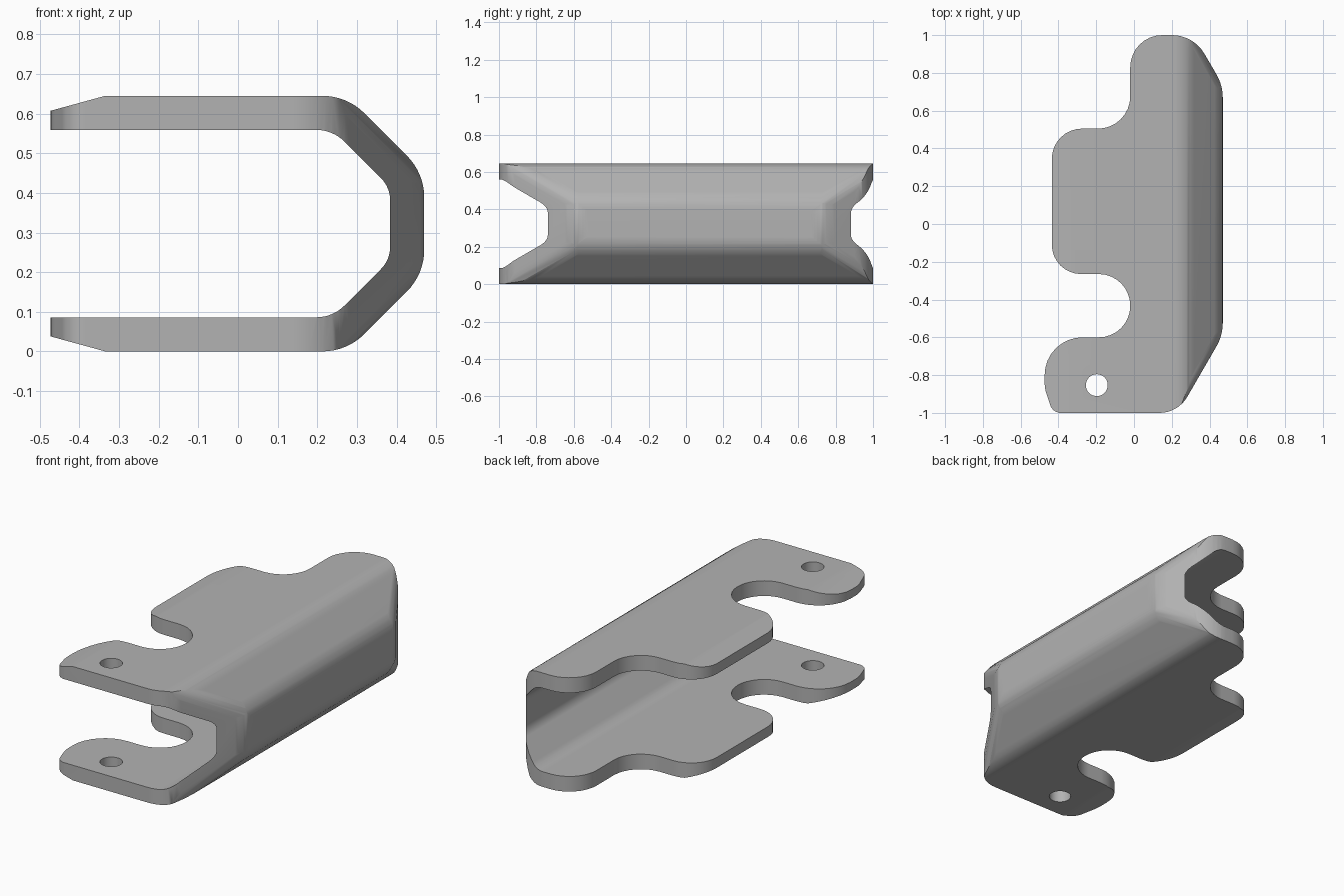
import bpy, bmesh, math
from mathutils import Vector

cube = bpy.data.objects.get("Cube")
if cube:
    bpy.data.objects.remove(cube, do_unlink=True)

HEIGHT = 0.645
MID = HEIGHT / 2


def rounded(corners, steps=8):
    """Polygon outline from (u, v, radius) corners."""
    pts = []
    for i, (u, v, r) in enumerate(corners):
        p = Vector((u, v))
        a = (Vector(corners[i - 1][:2]) - p).normalized()
        b = (Vector(corners[(i + 1) % len(corners)][:2]) - p).normalized()
        if r == 0:
            pts.append(p)
            continue
        half = a.angle(b) / 2
        centre = p + (a + b).normalized() * r / math.sin(half)
        start = p + a * r / math.tan(half) - centre
        end = p + b * r / math.tan(half) - centre
        sweep = math.pi - 2 * half
        for k in range(steps + 1):
            t = k / steps
            pts.append(centre + (start * math.sin((1 - t) * sweep)
                                 + end * math.sin(t * sweep)) / math.sin(sweep))
    return pts


def prism(name, pts, place, direction):
    """Closed solid made by extruding an outline."""
    bm = bmesh.new()
    face = bm.faces.new([bm.verts.new(place(p)) for p in pts])
    out = bmesh.ops.extrude_face_region(bm, geom=[face])["geom"]
    bmesh.ops.translate(bm, vec=direction,
                        verts=[g for g in out if isinstance(g, bmesh.types.BMVert)])
    bmesh.ops.recalc_face_normals(bm, faces=bm.faces)
    mesh = bpy.data.meshes.new(name)
    bm.to_mesh(mesh)
    bm.free()
    obj = bpy.data.objects.new(name, mesh)
    bpy.context.collection.objects.link(obj)
    return obj


def along_y(name, pts):
    return prism(name, pts, lambda p: (p.x, -1.2, p.y), (0, 2.4, 0))


def along_z(name, pts):
    return prism(name, pts, lambda p: (p.x, p.y, -0.2), (0, 0, 1.1))


def select(obj):
    bpy.ops.object.select_all(action="DESELECT")
    obj.select_set(True)
    bpy.context.view_layer.objects.active = obj


def combine(target, cutter, operation):
    cutter.hide_render = True
    select(target)
    mod = target.modifiers.new("cut", "BOOLEAN")
    mod.object, mod.operation, mod.solver = cutter, operation, "EXACT"
    bpy.ops.object.modifier_apply(modifier=mod.name)
    bpy.data.objects.remove(cutter, do_unlink=True)


def mirrored(half):
    """Complete an upper half profile about the middle height."""
    return half + [(x, HEIGHT - z, r) for x, z, r in reversed(half)]


# Folded channel section, with tapered lips on the open side
outer = mirrored([(-0.605, 0.571, 0), (-0.335, HEIGHT, 0),
                  (0.275, HEIGHT, 0.15), (0.4701, 0.45, 0.15)])
inner = mirrored([(-0.7, 0.559, 0), (0.239, 0.559, 0.1), (0.384, 0.414, 0.08)])
bracket = along_y("folded_bracket", rounded(outer))

# Plan outline: hooked front tab, middle tab, rounded back end
plan = [(0.47, -0.59, 0.25), (0.233, -1, 0.17), (-0.43, -1, 0.06),
        (-0.473, -0.87, 0.2), (-0.473, -0.6, 0.2),
        (-0.02, -0.6, 0.166), (-0.02, -0.265, 0.166),
        (-0.435, -0.265, 0.155), (-0.435, 0.505, 0.16),
        (-0.02, 0.505, 0.17), (-0.02, 1, 0.17),
        (0.315, 1, 0.2), (0.47, 0.735, 0.25)]
combine(bracket, along_z("plan_cutter", rounded(plan)), "INTERSECT")

# Round the ridges where the angled ends meet the sloping walls
bm = bmesh.new()
bm.from_mesh(bracket.data)
radius = 0.13
for side, y in ((-1, -0.59), (1, 0.735)):
    for up in (-1, 1):
        n1 = Vector((math.cos(math.pi / 6), side * 0.5, 0))
        n2 = Vector((1, 0, up)).normalized()
        ridge = Vector((0.47, y, MID + up * 0.1275))
        axis = ridge - (n1 + n2) * radius / (1 + n1.dot(n2))
        for t in (0.25, 0.5, 0.75):
            n = n1.lerp(n2, t).normalized()
            bmesh.ops.bisect_plane(bm, geom=bm.verts[:] + bm.edges[:] + bm.faces[:],
                                   plane_co=axis + n * radius, plane_no=n,
                                   clear_outer=True)
            rim = [e for e in bm.edges if e.is_boundary]
            if rim:
                bmesh.ops.holes_fill(bm, edges=rim, sides=0)
bmesh.ops.recalc_face_normals(bm, faces=bm.faces)
bm.to_mesh(bracket.data)
bm.free()

# Hollow the channel and drill the front tabs
combine(bracket, along_y("hollow_cutter", rounded(inner)), "DIFFERENCE")
hole = [Vector((-0.197 + 0.058 * math.cos(a), -0.853 + 0.058 * math.sin(a)))
        for a in (math.tau * i / 32 for i in range(32))]
combine(bracket, along_z("hole_cutter", hole), "DIFFERENCE")

# Plain grey metal
grey = bpy.data.materials.new("grey_metal")
grey.use_nodes = True
colour = (0.45, 0.45, 0.45, 1)
grey.diffuse_color = colour
grey.node_tree.nodes["Principled BSDF"].inputs["Base Color"].default_value = colour
bracket.data.materials.clear()
bracket.data.materials.append(grey)

# Soft bends, crisp cut edges
select(bracket)
bpy.ops.object.shade_smooth_by_angle(angle=math.radians(32))
weighted = bracket.modifiers.new("even_normals", "WEIGHTED_NORMAL")
weighted.keep_sharp = True
